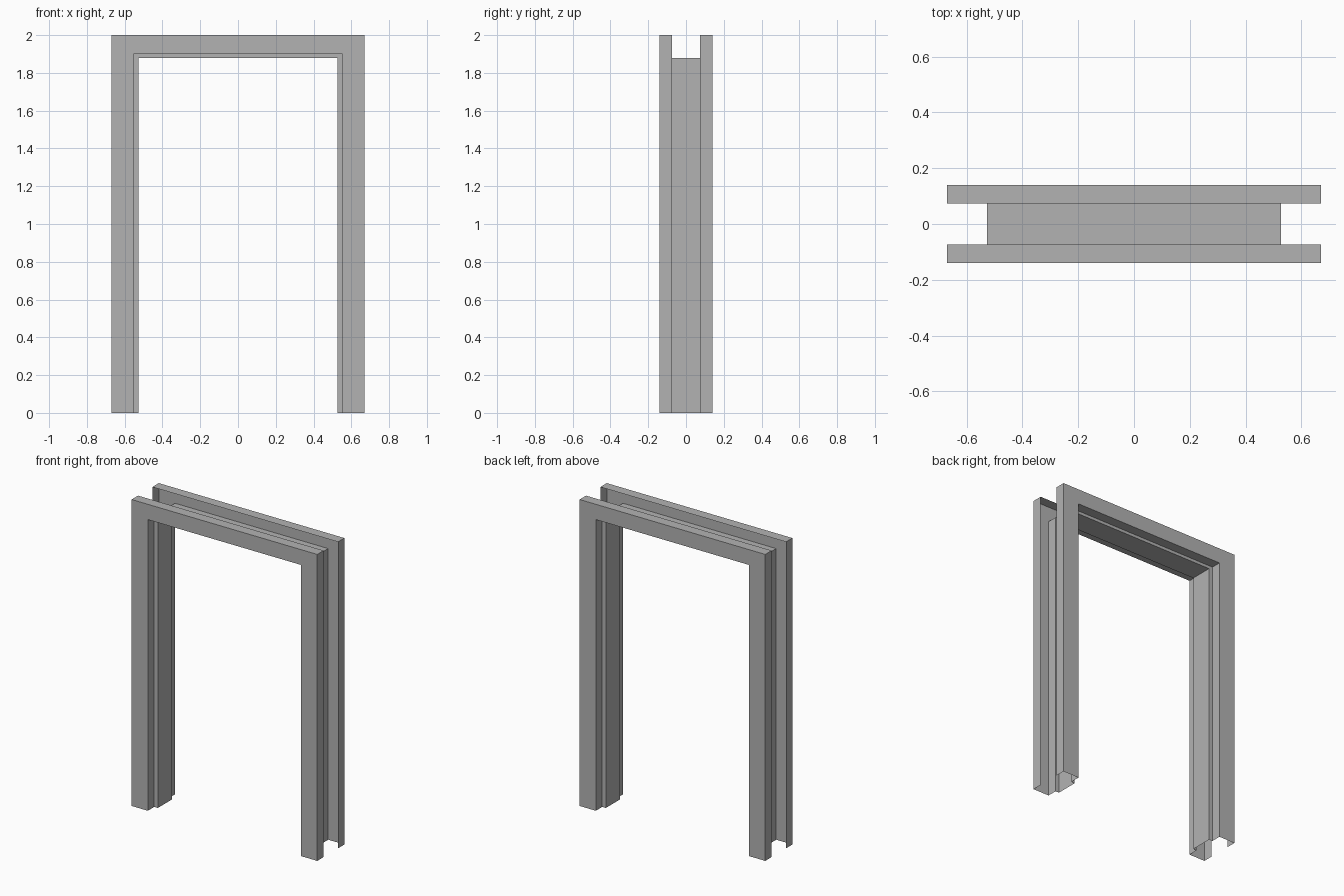
import bpy
import bmesh

cube = bpy.data.objects.get("Cube")
if cube:
    bpy.data.objects.remove(cube, do_unlink=True)

grey = bpy.data.materials.new("plain_grey")
grey.use_nodes = True
colour = (0.45, 0.45, 0.45, 1.0)
grey.diffuse_color = colour
grey.node_tree.nodes["Principled BSDF"].inputs["Base Color"].default_value = colour

# Half section of the folded sheet: (half width, head height, depth)
OUTER, CASING, STOP = (0.67, 2.0), (0.553, 1.90), (0.527, 1.88)
FACE_Y, STOP_Y = 0.14, 0.074
half = [(OUTER, STOP_Y), (OUTER, FACE_Y), (CASING, FACE_Y),
        (CASING, STOP_Y), (STOP, STOP_Y)]

# Full section: front return, face, rebate, stop, then mirrored to the back
section = [(size, -y) for size, y in half] + list(reversed(half))


def sweep_frame(name, section):
    """Sweep the section up one jamb, across the head and down the other."""
    bm = bmesh.new()
    rows = []
    for (x, z), y in section:
        path = [(-x, y, 0), (-x, y, z), (x, y, z), (x, y, 0)]
        rows.append([bm.verts.new(p) for p in path])
    for a, b in zip(rows, rows[1:]):
        for i in range(len(a) - 1):
            bm.faces.new((a[i], b[i], b[i + 1], a[i + 1]))
    bm.normal_update()
    # Face the visible side of the casing towards the front
    if bm.faces[:][len(rows[0]) - 1].normal.y > 0:
        bmesh.ops.reverse_faces(bm, faces=bm.faces[:])
    mesh = bpy.data.meshes.new(name)
    bm.to_mesh(mesh)
    bm.free()
    mesh.materials.append(grey)
    obj = bpy.data.objects.new(name, mesh)
    bpy.context.collection.objects.link(obj)
    return obj


sweep_frame("folded_door_frame", section)
